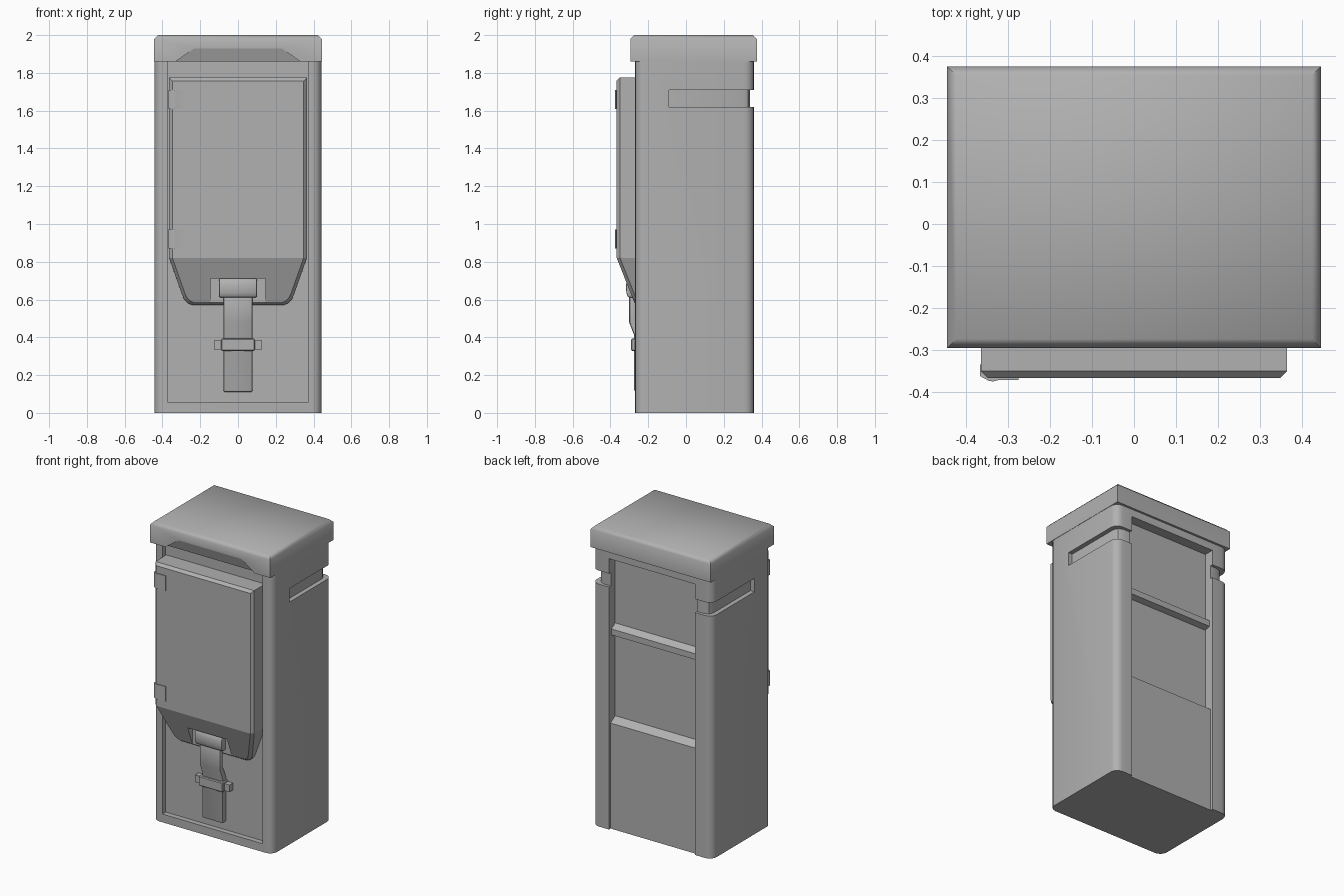
import bpy, bmesh, math

if "Cube" in bpy.data.objects:
    bpy.data.objects.remove(bpy.data.objects["Cube"])

grey = bpy.data.materials.new("mid_grey")
grey.diffuse_color = (0.44, 0.44, 0.44, 1)
grey.use_nodes = True
grey.node_tree.nodes["Principled BSDF"].inputs["Base Color"].default_value = grey.diffuse_color


def prism(name, pts, axis, a, b):
    """Extrude a closed 2D profile along an axis from a to b."""
    def place(p, d):
        return {'x': (d, p[0], p[1]), 'y': (p[0], d, p[1]), 'z': (p[0], p[1], d)}[axis]
    bm = bmesh.new()
    lo = [bm.verts.new(place(p, a)) for p in pts]
    hi = [bm.verts.new(place(p, b)) for p in pts]
    n = len(pts)
    bm.faces.new(lo)
    bm.faces.new(hi)
    for i in range(n):
        j = (i + 1) % n
        bm.faces.new((lo[i], lo[j], hi[j], hi[i]))
    bmesh.ops.recalc_face_normals(bm, faces=bm.faces)
    me = bpy.data.meshes.new(name)
    bm.to_mesh(me)
    bm.free()
    me.materials.append(grey)
    ob = bpy.data.objects.new(name, me)
    bpy.context.collection.objects.link(ob)
    return ob


def box(name, x0, x1, y0, y1, z0, z1):
    return prism(name, [(x0, y0), (x1, y0), (x1, y1), (x0, y1)], 'z', z0, z1)


def activate(ob):
    bpy.ops.object.select_all(action='DESELECT')
    ob.select_set(True)
    bpy.context.view_layer.objects.active = ob


def cut(ob, cutter):
    cutter.hide_render = True
    m = ob.modifiers.new("cut", 'BOOLEAN')
    m.operation = 'DIFFERENCE'
    m.solver = 'EXACT'
    m.object = cutter
    activate(ob)
    bpy.ops.object.modifier_apply(modifier=m.name)
    bpy.data.objects.remove(cutter)


def bevel(ob, width, segments=1):
    m = ob.modifiers.new("bevel", 'BEVEL')
    m.width = width
    m.segments = segments
    m.limit_method = 'ANGLE'
    m.angle_limit = math.radians(35)
    m.use_clamp_overlap = False
    activate(ob)
    bpy.ops.object.modifier_apply(modifier=m.name)


def bevel_edges(ob, test, width, segments=1):
    """Bevel only the edges that pass the test."""
    bm = bmesh.new()
    bm.from_mesh(ob.data)
    bmesh.ops.remove_doubles(bm, verts=bm.verts, dist=0.0005)
    bm.normal_update()
    bmesh.ops.bevel(bm, geom=[e for e in bm.edges if test(e)], offset=width,
                    segments=segments, profile=0.5, affect='EDGES')
    bm.to_mesh(ob.data)
    bm.free()


def smooth(ob, angle=30):
    activate(ob)
    bpy.ops.object.shade_smooth_by_angle(angle=math.radians(angle))


# Cabinet body with rounded upright corners
body = box("cabinet_body", -0.443, 0.443, -0.27, 0.36, 0, 1.9)
bevel_edges(body, lambda e: e.calc_length() > 1.5, 0.05, 4)

# Front panel recess, running up under the lid
cut(body, box("front_recess_cutter", -0.37, 0.37, -0.5, -0.235, 0.055, 1.87))

# Stepped back recess with a cross rib
back = [(0.5, 1.81), (0.293, 1.81), (0.293, 1.355), (0.333, 1.33), (0.333, 1.29),
        (0.293, 1.28), (0.293, 0.735), (0.343, 0.705), (0.343, -0.1), (0.5, -0.1)]
cut(body, prism("back_recess_cutter", back, 'x', -0.318, 0.318))

# Handle grooves wrapping round the back corners
groove = [(0.6, -0.09), (0.413, -0.09), (0.413, 0.3), (0.4, 0.327),
          (0.37, 0.34), (0.30, 0.34), (0.30, 0.5), (0.6, 0.5)]
for s in (-1, 1):
    cut(body, prism("groove_cutter", [(s * x, y) for x, y in groove], 'z', 1.62, 1.71))
smooth(body)

# Lid with softened top edge and a sloped finger pull
lid = box("lid", -0.445, 0.445, -0.295, 0.375, 1.86, 2.0)
bevel_edges(lid, lambda e: all(v.co.z > 1.99 for v in e.verts), 0.021)
pull = prism("pull_cutter", [(-0.345, 1.85), (0.345, 1.85), (0.23, 1.93), (-0.23, 1.93)],
             'y', -0.31, -0.268)
for v in pull.data.vertices:
    if v.co.z > 1.9 and v.co.y > -0.3:
        v.co.y = -0.294
cut(lid, pull)
smooth(lid, 50)
sharp = lid.data.attributes.get("sharp_edge") or \
    lid.data.attributes.new("sharp_edge", 'BOOLEAN', 'EDGE')
for e in lid.data.edges:
    if all(lid.data.vertices[i].co.z > 1.999 for i in e.vertices):
        sharp.data[e.index].value = True

# Front door: rounded lower corners, sloped lower face, chamfered front rim
right = [(0.365, 1.775), (0.365, 0.82), (0.296, 0.625), (0.284, 0.6),
         (0.266, 0.581), (0.24, 0.57)]
outline = right + [(-x, z) for x, z in reversed(right)]
door = prism("front_door", outline, 'y', -0.367, -0.23)
cut(door, prism("slope_cutter", [(-0.375, 0.84), (-0.24, 0.5), (-0.6, 0.5), (-0.6, 0.84)],
                'x', -0.6, 0.6))


def front_rim(e):
    ny = sorted(f.normal.y for f in e.link_faces)
    return len(ny) == 2 and ny[0] < -0.7 and ny[1] > -0.3


bevel_edges(door, front_rim, 0.017)
cut(door, box("notch_cutter", -0.145, 0.145, -0.5, -0.272, 0.4, 0.712))

# Door hinges
hinge = [(-0.367, -0.335), (-0.367, -0.362), (-0.345, -0.374), (-0.335, -0.375),
         (-0.32, -0.371), (-0.275, -0.371), (-0.275, -0.335)]
for name, z in (("upper_hinge", 1.61), ("lower_hinge", 0.87)):
    smooth(prism(name, hinge, 'z', z, z + 0.1))

# Latch strap with rounded lower corners
strap = prism("latch_strap", [(-0.23, 0.11), (-0.274, 0.11), (-0.274, 0.41), (-0.301, 0.48),
                              (-0.301, 0.63), (-0.265, 0.63), (-0.265, 0.49), (-0.23, 0.41)],
              'x', -0.078, 0.078)
bevel(strap, 0.012, 2)
smooth(strap, 35)

# Latch head hooked into the door notch
head = prism("latch_head", [(-0.265, 0.61), (-0.308, 0.612), (-0.316, 0.635), (-0.318, 0.68),
                            (-0.305, 0.712), (-0.265, 0.712)], 'x', -0.1, 0.1)
bevel(head, 0.008, 2)
smooth(head, 35)

# Strap keeper and its side tabs
keeper = box("strap_keeper", -0.09, 0.09, -0.29, -0.23, 0.328, 0.393)
bevel(keeper, 0.005)
box("keeper_tabs", -0.127, 0.127, -0.272, -0.23, 0.335, 0.383)
